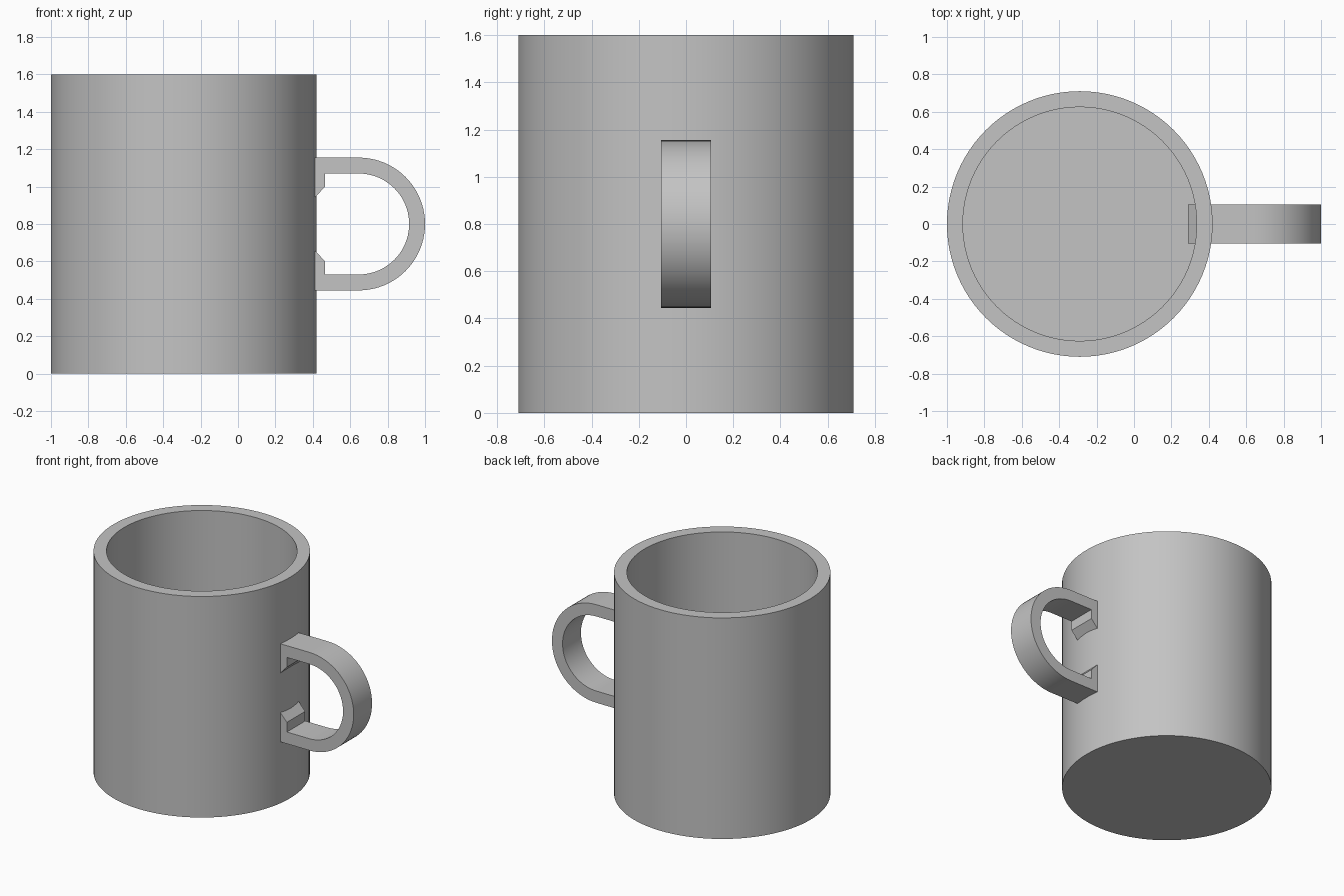
import bpy, bmesh, math

if "Cube" in bpy.data.objects:
    bpy.data.objects.remove(bpy.data.objects["Cube"], do_unlink=True)

grey = bpy.data.materials.new("plain grey")
grey.use_nodes = True
colour = (0.55, 0.55, 0.55, 1)
grey.diffuse_color = colour
grey.node_tree.nodes["Principled BSDF"].inputs["Base Color"].default_value = colour


def finish(name, bm):
    bmesh.ops.recalc_face_normals(bm, faces=bm.faces)
    mesh = bpy.data.meshes.new(name)
    bm.to_mesh(mesh)
    bm.free()
    mesh.materials.append(grey)
    obj = bpy.data.objects.new(name, mesh)
    bpy.context.collection.objects.link(obj)
    bpy.ops.object.select_all(action='DESELECT')
    obj.select_set(True)
    bpy.context.view_layer.objects.active = obj
    bpy.ops.object.shade_smooth_by_angle(angle=math.radians(30))
    return obj


# Mug body: stacked circles for outer wall, rim, inner wall and floor
SEGMENTS = 96
bm = bmesh.new()
rings = []
for radius, z in [(0.71, 0), (0.71, 1.6), (0.625, 1.6), (0.625, 0.085)]:
    rings.append([bm.verts.new((radius * math.cos(a), radius * math.sin(a), z))
                  for a in (math.tau * i / SEGMENTS for i in range(SEGMENTS))])
for low, high in zip(rings, rings[1:]):
    for i in range(SEGMENTS):
        j = (i + 1) % SEGMENTS
        bm.faces.new((low[i], low[j], high[j], high[i]))
bm.faces.new(rings[0])
bm.faces.new(rings[-1])
body = finish("mug_body", bm)
body.location.x = -0.29

# Handle: D-shaped band, outlined relative to its middle height
MID, ARC_X, HALF_WIDTH, STEPS = 0.8, 0.645, 0.105, 40


def outline(radius, top_half, tip):
    """Right-hand arc, then the lower straight and its mirrored upper one."""
    arc = [(ARC_X + radius * math.sin(a), radius * math.cos(a))
           for a in (math.pi * i / STEPS for i in range(STEPS + 1))]
    return arc + [(x, -z) for x, z in top_half] + [(tip, 0)] + top_half[::-1]


outer = outline(0.355, [(0.37, 0.355), (0.37, 0.2), (0.37, 0.09)], 0.29)
inner = outline(0.27, [(0.465, 0.27), (0.465, 0.2), (0.38, 0.107)], 0.38)

bm = bmesh.new()
loops = [[bm.verts.new((x, y, MID + z)) for x, z in points]
         for points, y in [(outer, -HALF_WIDTH), (outer, HALF_WIDTH),
                           (inner, HALF_WIDTH), (inner, -HALF_WIDTH)]]
for k, loop in enumerate(loops):
    other = loops[(k + 1) % len(loops)]
    for i in range(len(loop)):
        j = (i + 1) % len(loop)
        bm.faces.new((loop[i], loop[j], other[j], other[i]))
finish("handle", bm)
